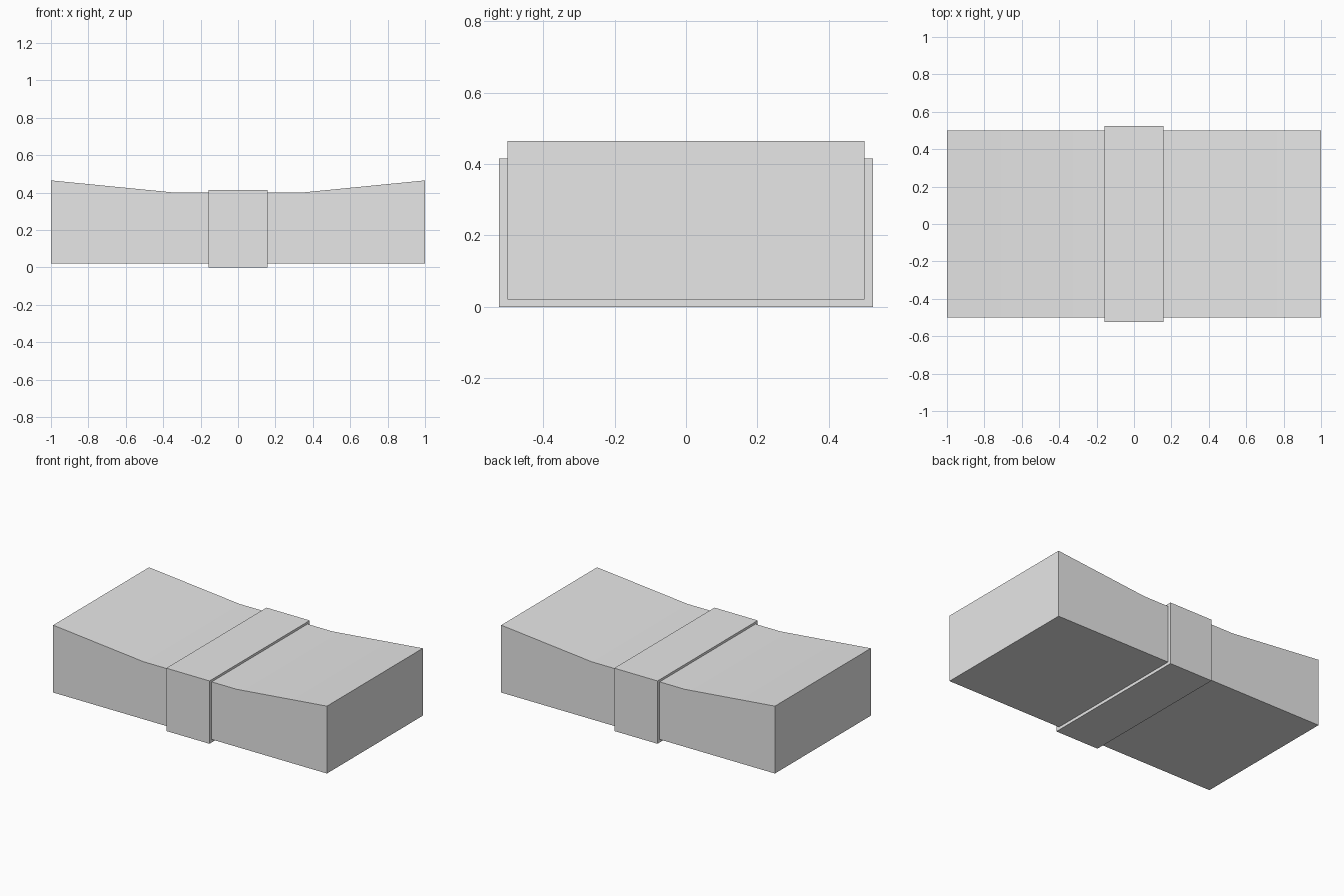
import bpy
import bmesh

default = bpy.data.objects.get("Cube")
if default:
    bpy.data.objects.remove(default, do_unlink=True)

# Single plain grey
grey = bpy.data.materials.new("plain grey")
grey.use_nodes = True
colour = (0.8, 0.8, 0.8, 1.0)
grey.diffuse_color = colour
grey.node_tree.nodes["Principled BSDF"].inputs["Base Color"].default_value = colour


def extrude_profile(name, profile, half_depth):
    """Extrude an (x, z) outline symmetrically along y."""
    bm = bmesh.new()
    face = bm.faces.new([bm.verts.new((x, -half_depth, z)) for x, z in profile])
    result = bmesh.ops.extrude_face_region(bm, geom=[face])
    moved = [v for v in result["geom"] if isinstance(v, bmesh.types.BMVert)]
    bmesh.ops.translate(bm, verts=moved, vec=(0, 2 * half_depth, 0))
    bmesh.ops.recalc_face_normals(bm, faces=bm.faces)
    mesh = bpy.data.meshes.new(name)
    bm.to_mesh(mesh)
    bm.free()
    mesh.materials.append(grey)
    obj = bpy.data.objects.new(name, mesh)
    bpy.context.collection.objects.link(obj)
    return obj


# Block with a flat middle and a top rising toward both ends
right_half = [(1.0, 0.02), (1.0, 0.465), (0.34, 0.4)]
left_half = [(-x, z) for x, z in reversed(right_half)]
block = extrude_profile("block", right_half + left_half, 0.5)

# Soft shading over the shallow bends of the top
bpy.ops.object.select_all(action="DESELECT")
block.select_set(True)
bpy.context.view_layer.objects.active = block
bpy.ops.object.shade_smooth_by_angle()

# Band wrapped around the middle
band_x, band_top = 0.158, 0.415
extrude_profile("middle_band", [(-band_x, 0), (band_x, 0),
                                (band_x, band_top), (-band_x, band_top)], 0.523)
